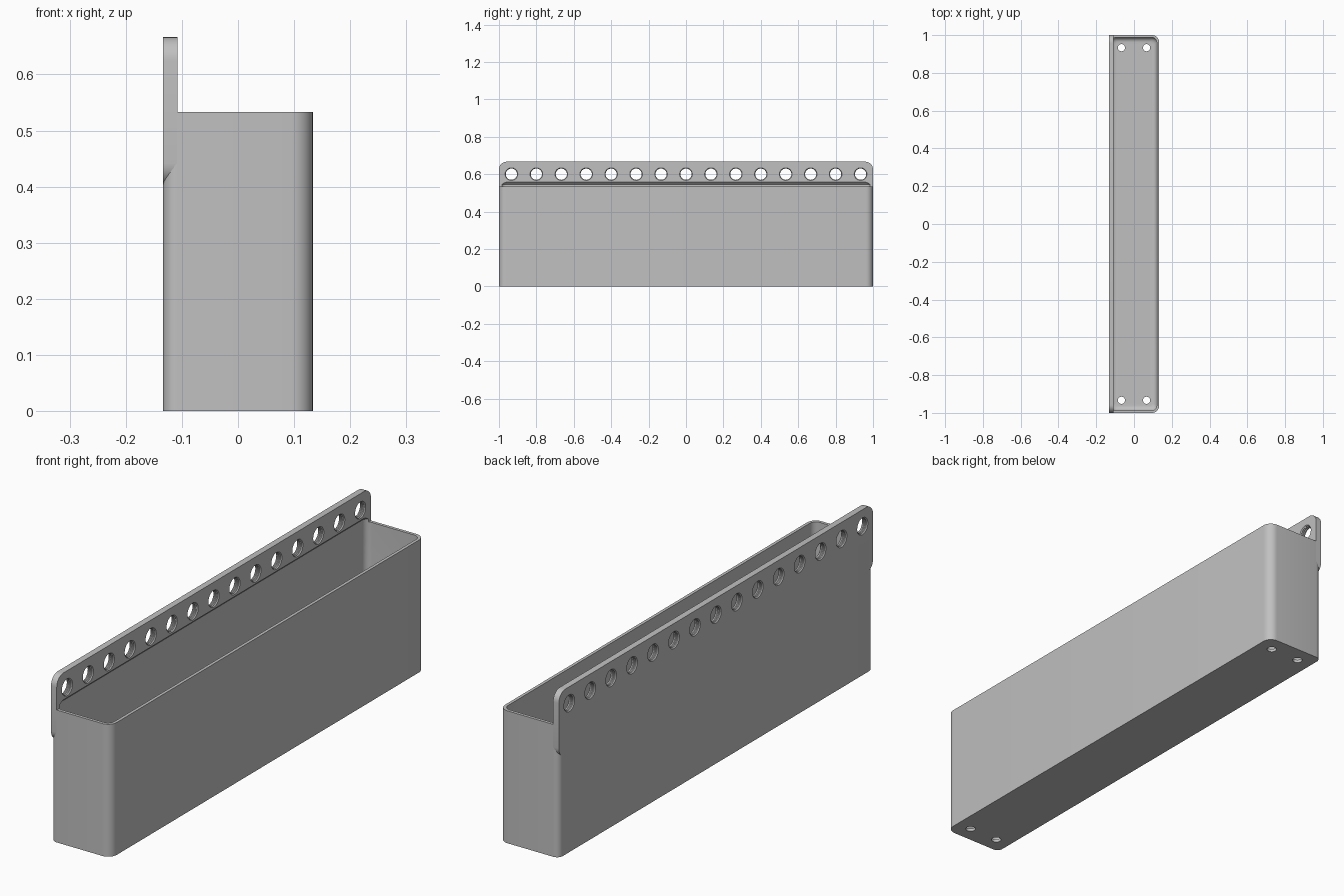
import bpy, bmesh, math

cube = bpy.data.objects.get("Cube")
if cube:
    bpy.data.objects.remove(cube)

UNIT = 2 / 15                 # hole pitch
BACK, FRONT = -UNIT, UNIT     # bin depth along x
RIM, TOP = 4 * UNIT, 5 * UNIT
WALL = 0.0125
PLATE = 0.0255

grey = bpy.data.materials.new("plain grey")
grey.use_nodes = True
colour = (0.53, 0.53, 0.53, 1)
grey.diffuse_color = colour
grey.node_tree.nodes["Principled BSDF"].inputs["Base Color"].default_value = colour


def rounded_rect(a0, a1, b0, b1, r_low, r_high, steps=8):
    """Outline with one radius on the a0 side and another on the a1 side."""
    corners = [(a1 - r_high, b1 - r_high, r_high), (a0 + r_low, b1 - r_low, r_low),
               (a0 + r_low, b0 + r_low, r_low), (a1 - r_high, b0 + r_high, r_high)]
    points = []
    for k, (a, b, r) in enumerate(corners):
        for i in range(steps + 1):
            t = (k + i / steps) * math.pi / 2
            points.append((a + r * math.cos(t), b + r * math.sin(t)))
    return points


def circle(a, b, r, count=32):
    return [(a + r * math.cos(math.tau * i / count),
             b + r * math.sin(math.tau * i / count)) for i in range(count)]


def loft(bm, rings):
    """Closed solid through a stack of equal-length rings."""
    rows = [[bm.verts.new(p) for p in ring] for ring in rings]
    n = len(rows[0])
    for low, high in zip(rows, rows[1:]):
        for i in range(n):
            j = (i + 1) % n
            bm.faces.new((low[i], low[j], high[j], high[i]))
    bm.faces.new(rows[0][::-1])
    bm.faces.new(rows[-1])


def solid(name, stacks):
    bm = bmesh.new()
    for rings in stacks:
        loft(bm, rings)
    bmesh.ops.recalc_face_normals(bm, faces=bm.faces)
    mesh = bpy.data.meshes.new(name)
    bm.to_mesh(mesh)
    bm.free()
    mesh.materials.append(grey)
    obj = bpy.data.objects.new(name, mesh)
    bpy.context.collection.objects.link(obj)
    return obj


def at_z(points, z):
    return [(a, b, z) for a, b in points]


def at_x(points, x):
    return [(x, a, b) for a, b in points]


# Outer bin block
outline = rounded_rect(BACK, FRONT, -1, 1, 0.025, 0.038)
bin_body = solid("bin_body", [[at_z(outline, 0), at_z(outline, RIM)]])

# Mounting plate along the back
outline = rounded_rect(-1, 1, 3 * UNIT, TOP, 0.042, 0.042)
mounting_plate = solid("mounting_plate", [[at_x(outline, BACK), at_x(outline, BACK + PLATE)]])


# Cavity: rounded floor edge, straight walls, sloped top under the plate
def cavity_ring(inset, z):
    d = WALL + inset
    return at_z(rounded_rect(BACK + d, FRONT - d, -1 + d, 1 - d,
                             0.026 - inset * 0.4, 0.027 - inset * 0.4), z)


fillet = 0.025
rings = []
for i in range(7):
    t = i / 6 * math.pi / 2
    rings.append(cavity_ring(fillet * (1 - math.sin(t)), WALL + fillet * (1 - math.cos(t))))
rings.append(cavity_ring(0, RIM + 0.012))
rings.append(cavity_ring(0.018, RIM + 0.03))
cavity = solid("cavity_cutter", [rings])

# Drain holes through the floor
drains = solid("drain_cutter", [
    [at_z(circle(x, y, 0.019), z) for z in (-0.02, 0.06)]
    for x in (-UNIT / 2, UNIT / 2) for y in (-7 * UNIT, 7 * UNIT)])

# Row of ridged mounting holes with chamfered mouths
ridges = [(-0.2, 0.036), (0, 0.034), (0.15, 0.03), (0.3, 0.03), (0.4, 0.033),
          (0.5, 0.03), (0.6, 0.03), (0.7, 0.033), (0.85, 0.03), (1, 0.034), (1.2, 0.036)]
holes = solid("mounting_hole_cutter", [
    [at_x(circle(i * UNIT, 4.5 * UNIT, r), BACK + f * PLATE) for f, r in ridges]
    for i in range(-7, 8)])


def cut(target, cutter):
    mod = target.modifiers.new("cut", 'BOOLEAN')
    mod.operation = 'DIFFERENCE'
    mod.solver = 'EXACT'
    mod.object = cutter
    bpy.context.view_layer.objects.active = target
    bpy.ops.object.modifier_apply(modifier=mod.name)


for target, cutter in ((bin_body, cavity), (bin_body, drains),
                       (mounting_plate, cavity), (mounting_plate, holes)):
    cut(target, cutter)
for cutter in (cavity, drains, holes):
    bpy.data.objects.remove(cutter)

bpy.ops.object.select_all(action='DESELECT')
for obj in (bin_body, mounting_plate):
    obj.select_set(True)
bpy.context.view_layer.objects.active = bin_body
bpy.ops.object.shade_smooth_by_angle(angle=math.radians(30))
